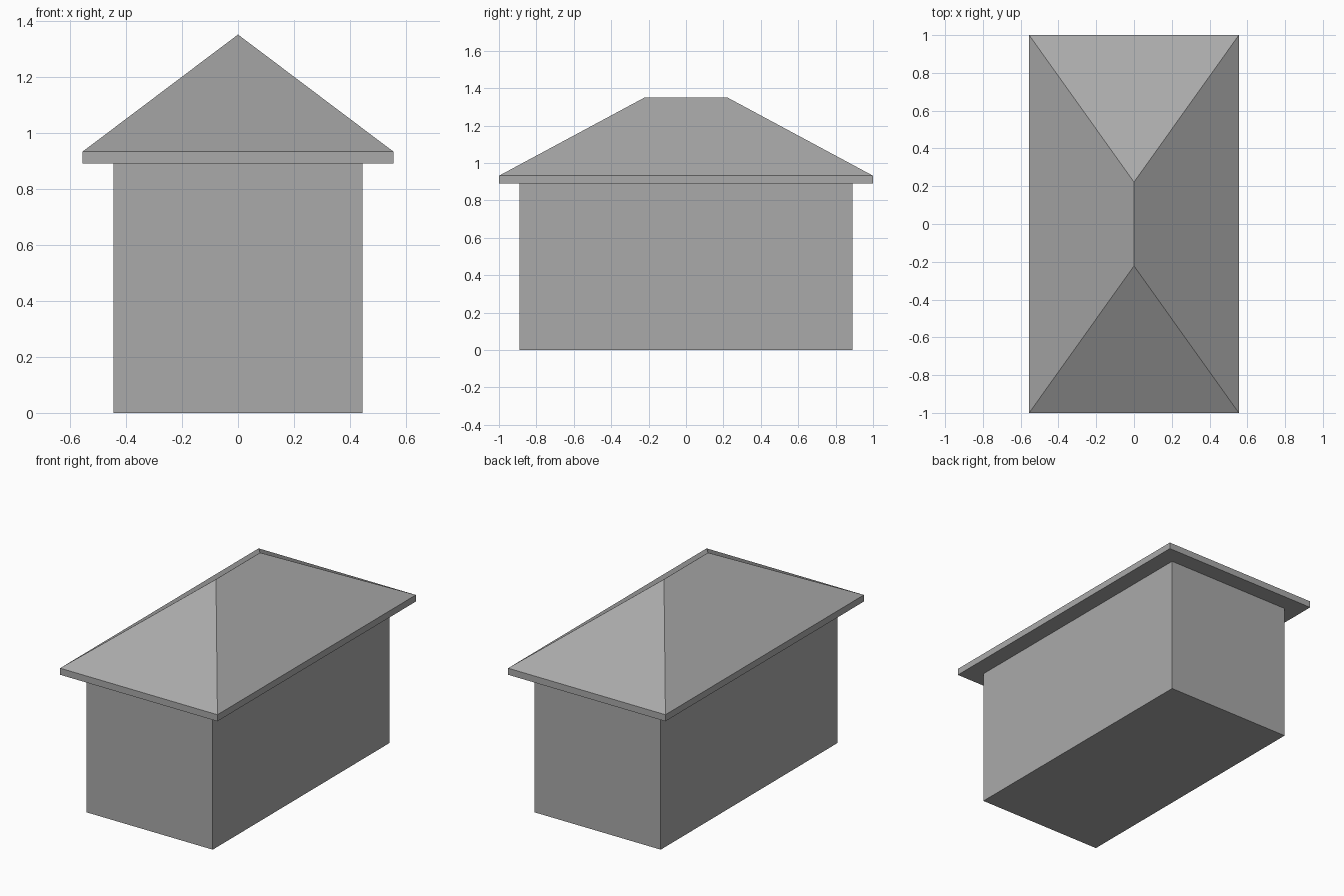
import bpy
import bmesh

cube = bpy.data.objects.get("Cube")
if cube:
    bpy.data.objects.remove(cube, do_unlink=True)

# One plain grey for the whole building
grey = bpy.data.materials.new("plain grey")
grey.use_nodes = True
colour = (0.4, 0.4, 0.4, 1)
grey.diffuse_color = colour
grey.node_tree.nodes["Principled BSDF"].inputs["Base Color"].default_value = colour


def add_object(name, bm):
    bmesh.ops.recalc_face_normals(bm, faces=bm.faces)
    mesh = bpy.data.meshes.new(name)
    bm.to_mesh(mesh)
    bm.free()
    mesh.materials.append(grey)
    obj = bpy.data.objects.new(name, mesh)
    bpy.context.collection.objects.link(obj)
    return obj


def box(half_x, half_y, bottom, top):
    bm = bmesh.new()
    bmesh.ops.create_cube(bm, size=2)
    for v in bm.verts:
        v.co = (v.co.x * half_x, v.co.y * half_y, top if v.co.z > 0 else bottom)
    return bm


wall_top, eave_top, ridge_top = 0.89, 0.932, 1.35
half_ridge = 0.222

# Walls: a plain closed block
add_object("walls", box(0.445, 0.89, 0, wall_top))

# Hipped roof: eave slab whose top is replaced by four slopes up to a ridge
bm = box(0.555, 1, wall_top, eave_top)
top_face = max(bm.faces, key=lambda f: f.calc_center_median().z)
corners = list(top_face.verts)
bmesh.ops.delete(bm, geom=[top_face], context='FACES_ONLY')
ridge = {s: bm.verts.new((0, s * half_ridge, ridge_top)) for s in (-1, 1)}
for a, b in zip(corners, corners[1:] + corners[:1]):
    end_a = ridge[1 if a.co.y > 0 else -1]
    end_b = ridge[1 if b.co.y > 0 else -1]
    bm.faces.new((a, b, end_b) if end_a is end_b else (a, b, end_b, end_a))
add_object("hipped_roof", bm)
